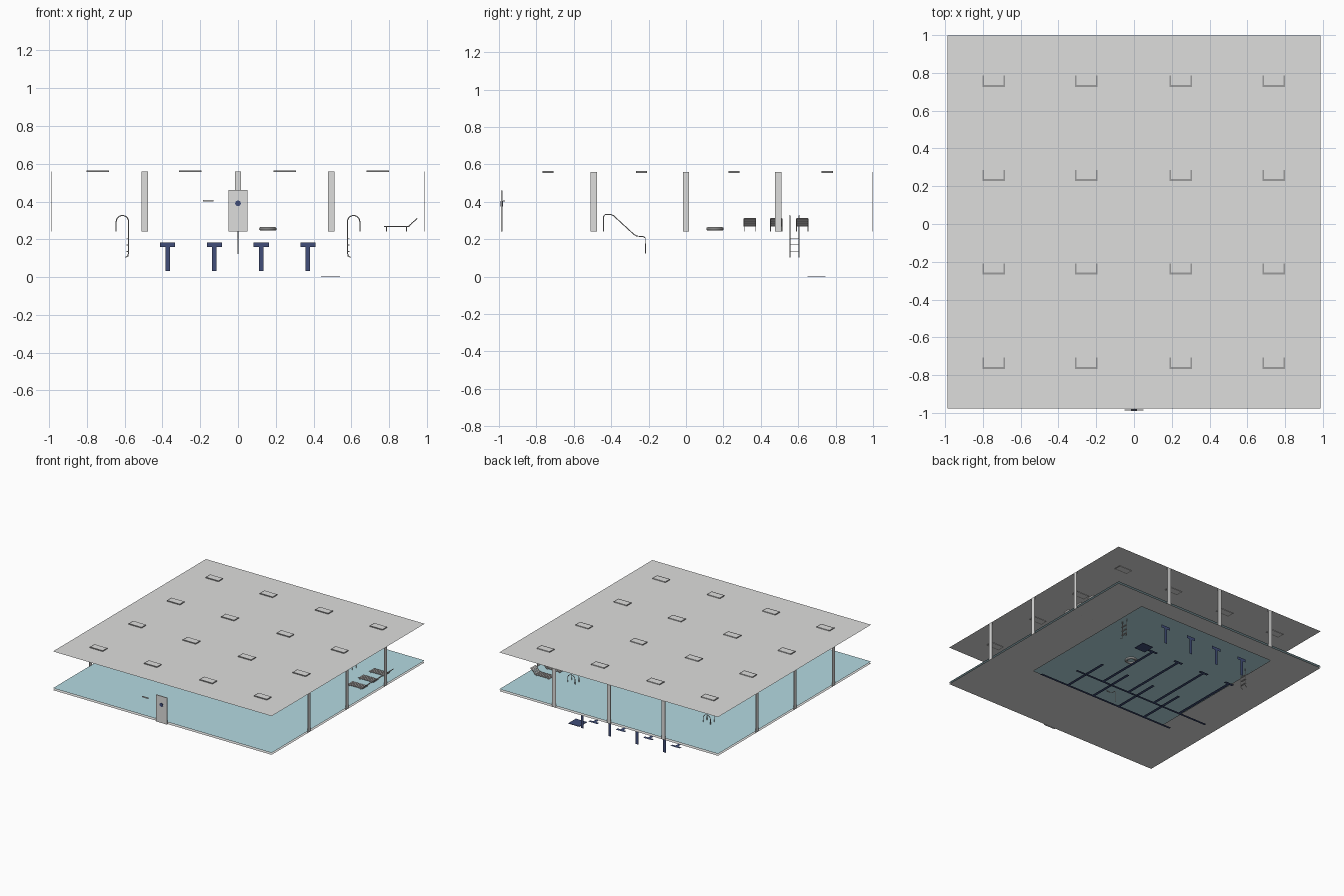
import bpy, math
from mathutils import Vector

cube = bpy.data.objects.get("Cube")
if cube:
    bpy.data.objects.remove(cube, do_unlink=True)


def material(name, color):
    m = bpy.data.materials.new(name)
    m.use_nodes = True
    m.diffuse_color = (*color, 1)
    m.node_tree.nodes["Principled BSDF"].inputs["Base Color"].default_value = (*color, 1)
    return m


GREY = material("pale grey", (0.73, 0.73, 0.72))
WATER = material("water blue", (0.46, 0.70, 0.76))
NAVY = material("navy", (0.052, 0.075, 0.19))
METAL = material("rail grey", (0.55, 0.55, 0.55))
FRAME = material("frame grey", (0.33, 0.33, 0.33))
SLAT = material("lounger grey", (0.58, 0.56, 0.55))


def mesh(name, verts, faces, mat):
    me = bpy.data.meshes.new(name)
    me.from_pydata(verts, [], faces)
    me.materials.append(mat)
    ob = bpy.data.objects.new(name, me)
    bpy.context.collection.objects.link(ob)
    return ob


def sheet(name, x0, x1, y0, y1, z, mat):
    return mesh(name, [(x0, y0, z), (x1, y0, z), (x1, y1, z), (x0, y1, z)],
                [(0, 1, 2, 3)], mat)


def box(name, lo, hi, mat):
    bpy.ops.mesh.primitive_cube_add(size=1, location=(Vector(lo) + Vector(hi)) / 2)
    ob = bpy.context.object
    ob.name = name
    ob.scale = Vector(hi) - Vector(lo)
    ob.data.materials.append(mat)
    return ob


def tube(name, points, radius, mat):
    cu = bpy.data.curves.new(name, "CURVE")
    cu.dimensions = "3D"
    cu.bevel_depth = radius
    cu.bevel_resolution = 1
    cu.use_fill_caps = True
    sp = cu.splines.new("POLY")
    sp.points.add(len(points) - 1)
    for p, co in zip(sp.points, points):
        p.co = (*co, 1)
    cu.materials.append(mat)
    ob = bpy.data.objects.new(name, cu)
    bpy.context.collection.objects.link(ob)
    return ob


# Hall outline and levels
W, FRONT, BACK = 0.988, -0.977, 0.998
DECK, SURFACE, ROOF = 0.242, 0.258, 0.558
POOL_X, POOL_Y0, POOL_Y1 = 0.63, -0.42, 0.84

# Roof, water and the deck with its pool opening
sheet("roof", -W, W, FRONT, BACK, ROOF, GREY)
sheet("water", -W, W, FRONT, BACK, SURFACE, WATER)
outer = [(-W, FRONT), (W, FRONT), (W, BACK), (-W, BACK)]
inner = [(-POOL_X, POOL_Y0), (POOL_X, POOL_Y0), (POOL_X, POOL_Y1), (-POOL_X, POOL_Y1)]
mesh("deck", [(x, y, DECK) for x, y in outer + inner],
     [(i, (i + 1) % 4, (i + 1) % 4 + 4, i + 4) for i in range(4)], GREY)

# Roof lights: a pale panel with a darker frame on three sides
for x in (-0.743, -0.253, 0.248, 0.74):
    for y in (-0.738, -0.238, 0.257, 0.755):
        z0, z1 = ROOF - 0.003, ROOF + 0.006
        box("light_panel", (x - 0.051, y - 0.02, z0), (x + 0.051, y + 0.03, z1), GREY)
        box("light_front", (x - 0.059, y - 0.03, z0), (x + 0.059, y - 0.02, z1), FRAME)
        for s in (-1, 1):
            a, b = sorted((x + s * 0.059, x + s * 0.051))
            box("light_side", (a, y - 0.02, z0), (b, y + 0.03, z1), FRAME)

# Flat columns on the back and both sides
for c in (-0.493, 0, 0.493):
    box("back_column", (c - 0.017, BACK - 0.003, DECK), (c + 0.017, BACK, ROOF), GREY)
    for x in (-W + 0.002, W - 0.002):
        box("side_column", (x - 0.002, c - 0.017, DECK), (x + 0.002, c + 0.017, ROOF), GREY)

# Entrance door with round window, and a wall plate
box("door", (-0.05, -0.988, DECK), (0.05, -0.981, 0.46), GREY)
bpy.ops.mesh.primitive_cylinder_add(vertices=20, radius=0.015, depth=0.012,
                                    location=(0, -0.985, 0.39), rotation=(math.pi / 2, 0, 0))
bpy.context.object.name = "door_window"
bpy.context.object.data.materials.append(NAVY)
box("wall_plate", (-0.185, -0.976, 0.399), (-0.13, -0.97, 0.408), GREY)

# Pool ladders, one on each long side
for s in (-1, 1):
    arc = [(s * (0.612 + 0.033 * math.cos(t)), 0.293 + 0.033 * math.sin(t))
           for t in (math.pi * i / 10 for i in range(11))]
    path = [(s * 0.645, DECK)] + arc + [(s * 0.579, 0.13), (s * 0.583, 0.112), (s * 0.597, 0.104)]
    for y in (0.555, 0.605):
        tube("ladder_rail", [(x, y, z) for x, z in path], 0.0028, METAL)
    for z in (0.135, 0.17, 0.205):
        box("ladder_rung", (s * 0.584 - 0.007, 0.555, z - 0.002),
            (s * 0.584 + 0.007, 0.605, z + 0.002), METAL)

# Handrail over the shallow steps
rail = [(-0.44, DECK), (-0.44, 0.322), (-0.433, 0.331), (-0.4, 0.331), (-0.388, 0.326),
        (-0.278, 0.225), (-0.262, 0.216), (-0.228, 0.214), (-0.218, 0.206), (-0.217, 0.122)]
tube("handrail", [(0, y, z) for y, z in rail], 0.003, METAL)

# Floating ring
bpy.ops.mesh.primitive_torus_add(major_radius=0.037, minor_radius=0.0095, major_segments=32,
                                 minor_segments=10, location=(0.158, 0.155, 0.255))
ring = bpy.context.object
ring.name = "swim_ring"
ring.data.materials.append(GREY)
bpy.ops.object.shade_smooth_by_angle()

# Slatted loungers
for y in (0.342, 0.482, 0.622):
    y0, y1 = y - 0.031, y + 0.031
    for ye in (y0, y1):
        tube("lounger_frame", [(0.772, ye, 0.268), (0.903, ye, 0.268), (0.948, ye, 0.31)],
             0.0025, SLAT)
        for x in (0.787, 0.893):
            tube("lounger_leg", [(x, ye, DECK), (x, ye, 0.268)], 0.0025, SLAT)
    for i in range(9):
        x = 0.775 + i * 0.0155
        box("seat_slat", (x, y0, 0.267), (x + 0.011, y1, 0.271), SLAT)
    for i in range(4):
        t = (i + 0.5) / 4
        slat = box("back_slat", (-0.006, y0, -0.002), (0.006, y1, 0.002), SLAT)
        slat.location = (0.903 + 0.045 * t, y, 0.27 + 0.042 * t)
        slat.rotation_euler.y = -math.atan2(0.042, 0.045)

# Lane markings: wall targets, then flat lines on the shallow and deep floors
SHALLOW, DEEP = 0.175, 0.025
SHALLOW_Y, STEP_Y, DEEP_Y = -0.33, 0.08, 0.65
for x in (-0.373, -0.125, 0.123, 0.37):
    h = 0.012
    mesh("wall_target",
         [(x + dx, 0.81, z) for dx, z in
          ((-h, 0.033), (h, 0.033), (h, 0.158), (0.04, 0.158),
           (0.04, 0.182), (-0.04, 0.182), (-0.04, 0.158), (-h, 0.158))],
         [tuple(range(8))], NAVY)
    sheet("shallow_lane", x - h, x + h, SHALLOW_Y, STEP_Y, SHALLOW, NAVY)
    sheet("deep_lane", x - h, x + h, STEP_Y, DEEP_Y, DEEP, NAVY)
    sheet("lane_end", x - 0.04, x + 0.04, DEEP_Y, DEEP_Y + 0.024, DEEP, NAVY)
for y, z in ((SHALLOW_Y, SHALLOW), (STEP_Y, DEEP)):
    sheet("depth_line", -POOL_X, POOL_X, y - 0.01, y + 0.01, z, NAVY)

# Floor drain
sheet("drain", 0.44, 0.54, 0.65, 0.747, 0.002, NAVY)
box("drain_rim", (0.44, 0.65, 0), (0.54, 0.747, 0.004), NAVY)
